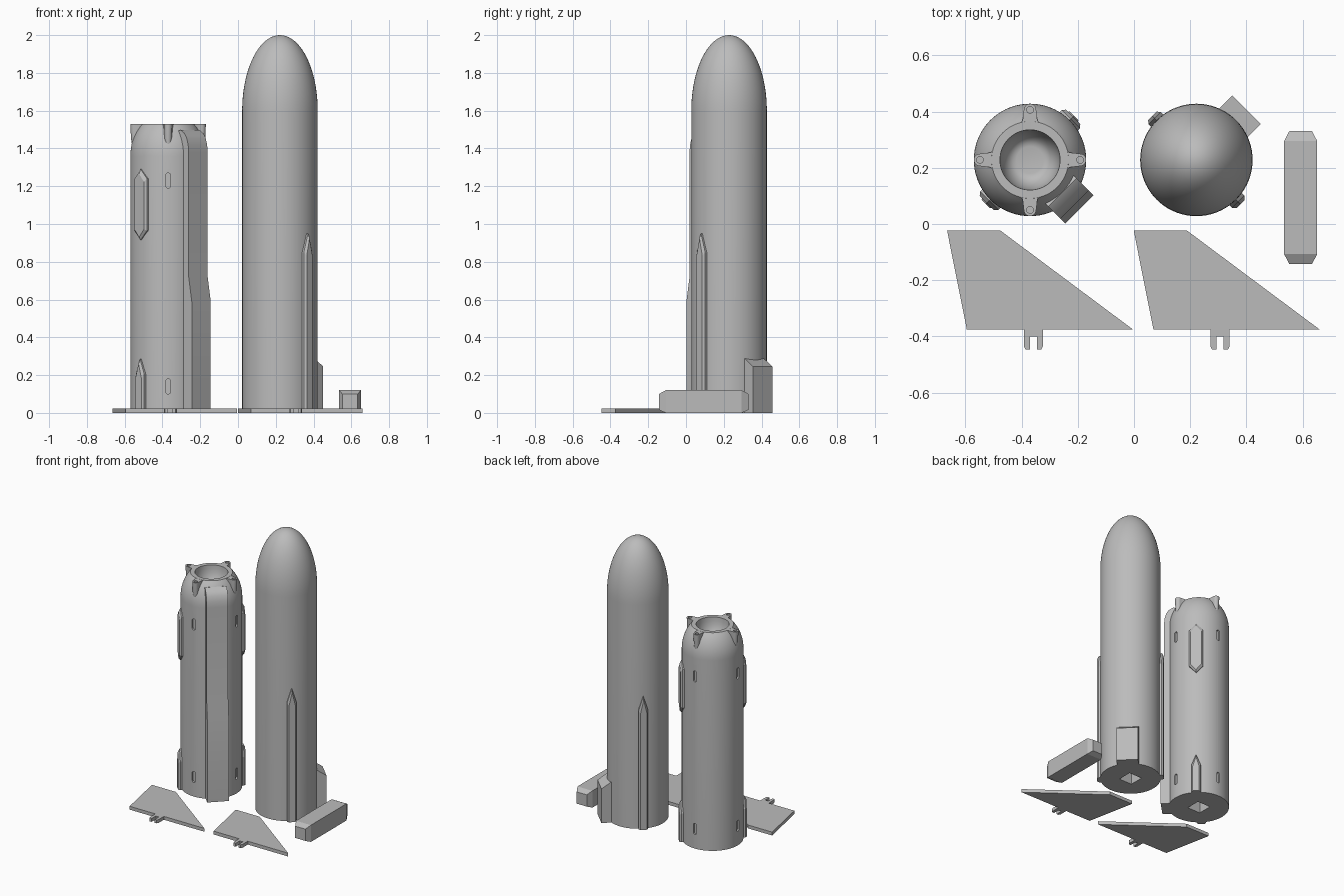
import bpy, bmesh, math
from mathutils import Matrix, Vector

if "Cube" in bpy.data.objects:
    bpy.data.objects.remove(bpy.data.objects["Cube"])

grey = bpy.data.materials.new("plain grey")
grey.diffuse_color = (0.5, 0.5, 0.5, 1)
grey.use_nodes = True
grey.node_tree.nodes["Principled BSDF"].inputs["Base Color"].default_value = grey.diffuse_color

REAR = Vector((-0.37, 0.228, 0))    # open-ended lower stage
NOSE = Vector((0.222, 0.228, 0))    # rounded upper stage
R = 0.2


def finish(bm, name, smooth=True):
    bmesh.ops.recalc_face_normals(bm, faces=bm.faces)
    me = bpy.data.meshes.new(name)
    bm.to_mesh(me)
    bm.free()
    ob = bpy.data.objects.new(name, me)
    bpy.context.collection.objects.link(ob)
    me.materials.append(grey)
    if smooth:
        bpy.ops.object.select_all(action='DESELECT')
        ob.select_set(True)
        bpy.context.view_layer.objects.active = ob
        bpy.ops.object.shade_smooth_by_angle(angle=math.radians(30))
    return ob


def loft(bm, loops):
    """Closed solid through matching loops of 3D points."""
    rows = [[bm.verts.new(p) for p in lp] for lp in loops]
    n = len(rows[0])
    for a, b in zip(rows, rows[1:]):
        for i in range(n):
            j = (i + 1) % n
            bm.faces.new((a[i], a[j], b[j], b[i]))
    bm.faces.new(rows[0][::-1])
    bm.faces.new(rows[-1])


def radial(centre, deg):
    """Frame with local x pointing outward from a stage axis."""
    return Matrix.Translation(centre) @ Matrix.Rotation(math.radians(deg), 4, 'Z')


def lathe(name, centre, profile, seg=72):
    """Revolved solid; profile starts and ends on the axis."""
    bm = bmesh.new()
    rows = []
    for r, z in profile[1:-1]:
        rows.append([bm.verts.new(centre + Vector((r * math.cos(math.tau * i / seg),
                     r * math.sin(math.tau * i / seg), z))) for i in range(seg)])
    for a, b in zip(rows, rows[1:]):
        for i in range(seg):
            j = (i + 1) % seg
            bm.faces.new((a[i], a[j], b[j], b[i]))
    for row, (r, z) in ((rows[0], profile[0]), (rows[-1], profile[-1])):
        tip = bm.verts.new(centre + Vector((0, 0, z)))
        for i in range(seg):
            bm.faces.new((row[i], row[(i + 1) % seg], tip))
    return finish(bm, name)


def cut(target, bm, name):
    cutter = finish(bm, name, False)
    cutter.hide_render = True
    cutter.hide_viewport = True
    mod = target.modifiers.new("cut", 'BOOLEAN')
    mod.operation = 'DIFFERENCE'
    mod.solver = 'EXACT'
    mod.object = cutter


def panel(bm, m, w, z0, z1, point, outer, bottom_point):
    """Bevelled strip with a pointed end, standing off the skin."""
    def outline(hw, lo, hi, p):
        low = [(0, lo), (hw, lo + p)] if bottom_point else [(0, lo), (hw, lo)]
        pts = low + [(hw, hi - p), (0, hi), (-hw, hi - p), (-hw, low[1][1])]
        return pts
    full = outline(w / 2, z0, z1, point)
    lo = z0 + 0.015 if bottom_point else z0
    inner = outline(w / 2 - 0.01, lo, z1 - 0.025, point - 0.008)
    loft(bm, [[m @ Vector((r, t, z)) for t, z in o]
              for r, o in ((0.16, full), (outer - 0.012, full), (outer, inner))])


def ridge(bm, m, profile, w):
    """Radial side profile given width across the skin."""
    loft(bm, [[m @ Vector((r, t, z)) for r, z in profile] for t in (-w / 2, w / 2)])


def socket(bm, c, s=0.052, depth=0.2):
    loft(bm, [[c + Vector((x, y, z)) for x, y in ((-s, -s), (s, -s), (s, s), (-s, s))]
              for z in (-0.05, depth)])


# Rear stage: cylinder, elliptical shoulder, flat rim and engine bowl
shoulder = [(R * math.cos(a), 1.36 + 0.234 * math.sin(a))
            for a in (math.acos(0.137 / R) * i / 9 for i in range(10))]
bowl = [(0.048 + 0.059 * math.cos(a), 1.53 - 0.12 * math.sin(a))
        for a in (math.pi / 2 * i / 7 for i in range(8))]
rear = lathe("rear_stage", REAR, [(0, 0), (R, 0)] + shoulder + bowl + [(0, 1.41)])

# Recesses: square base socket and eight rounded skin slots
bm = bmesh.new()
socket(bm, REAR)
for k in range(4):
    m = radial(REAR, 90 * k)
    for zc in (0.14, 1.23):
        oval = []
        for i in range(16):
            a = math.tau * (i + 0.5) / 16
            oval.append((0.0125 * math.cos(a),
                         zc + 0.0125 * math.sin(a) + math.copysign(0.0275, math.sin(a))))
        loft(bm, [[m @ Vector((r, t, z)) for t, z in oval] for r in (0.188, 0.23)])
cut(rear, bm, "rear_recess_cutter")

# Four lugs around the rim, with bolt holes
bm, holes = bmesh.new(), bmesh.new()
for k in range(4):
    m = radial(REAR, 90 * k)

    def lug_loop(z, hw, end, flare):
        c = end - hw
        arc = [(c + hw * math.cos(a), hw * math.sin(a))
               for a in (math.pi * (i / 10 - 0.5) for i in range(11))]
        pts = [(0.122, -hw - flare), (0.14, -hw - flare / 4)] + arc
        pts += [(0.14, hw + flare / 4), (0.122, hw + flare)]
        return [m @ Vector((x, y, z)) for x, y in pts]
    loft(bm, [lug_loop(1.39, 0.014, 0.188, 0), lug_loop(1.46, 0.02, 0.197, 0.006),
              lug_loop(1.53, 0.022, 0.2, 0.018)])
    loft(holes, [[m @ Vector((0.178 + 0.012 * math.cos(math.tau * i / 16),
                              0.012 * math.sin(math.tau * i / 16), z)) for i in range(16)]
                 for z in (1.505, 1.56)])
lugs = finish(bm, "rim_lugs")
cut(lugs, holes, "bolt_hole_cutter")

# Long cable duct that thins upward and wraps over the shoulder
bm = bmesh.new()
ridge(bm, radial(REAR, -45), [(0.14, 0), (0.248, 0), (0.248, 0.59), (0.225, 0.72),
      (0.225, 1.38), (0.221, 1.42), (0.21, 1.455), (0.193, 1.48), (0.163, 1.498),
      (0.14, 1.49)], 0.142)
finish(bm, "cable_duct")

# Paired pointed panels on opposite sides of the rear stage
bm = bmesh.new()
for deg in (45, 225):
    m = radial(REAR, deg)
    panel(bm, m, 0.092, 0.915, 1.29, 0.05, 0.217, True)
    panel(bm, m, 0.062, 0, 0.285, 0.08, 0.222, False)
finish(bm, "rear_panels", False)

# Nose stage: cylinder with a long elliptical nose
cone = [(R * math.cos(math.pi / 2 * i / 20), 1.6 + 0.4 * math.sin(math.pi / 2 * i / 20))
        for i in range(20)]
nose = lathe("nose_stage", NOSE, [(0, 0), (R, 0)] + cone + [(0, 2.0)])
bm = bmesh.new()
socket(bm, NOSE)
cut(nose, bm, "nose_socket_cutter")

# Two tall pointed strips on the nose stage
bm = bmesh.new()
for deg in (-45, 135):
    panel(bm, radial(NOSE, deg), 0.062, 0, 0.95, 0.1, 0.222, False)
finish(bm, "nose_strips", False)

# Sloped-top housing at the base of the nose stage
bm = bmesh.new()
ridge(bm, radial(NOSE, 45), [(0.14, 0), (0.252, 0), (0.252, 0.245), (0.186, 0.29),
      (0.14, 0.29)], 0.144)
finish(bm, "base_housing", False)

# Loose bar with tapered ends
bm = bmesh.new()
loft(bm, [[Vector((0.593 + sx * hw, y, z)) for sx, z in ((-1, lo), (1, lo), (1, hi), (-1, hi))]
          for y, hw, lo, hi in ((-0.143, 0.04, 0.016, 0.1), (-0.107, 0.059, 0, 0.12),
                                (0.295, 0.059, 0, 0.12), (0.331, 0.04, 0.016, 0.1))])
finish(bm, "loose_bar", False)

# Two flat fins with forked mounting tabs
for name, dx in (("fin_left", 0), ("fin_right", 0.664)):
    bm = bmesh.new()
    outline = [(-0.665, -0.023), (-0.595, -0.375), (-0.392, -0.375)]
    fork = [(-0.392, -0.435), (-0.386, -0.447), (-0.37, -0.447), (-0.37, -0.4)]
    outline += fork + [(-0.716 - x, y) for x, y in reversed(fork)]
    outline += [(-0.324, -0.375), (-0.004, -0.375), (-0.476, -0.023)]
    loft(bm, [[Vector((x + dx, y, z)) for x, y in outline] for z in (0, 0.024)])
    finish(bm, name, False)
